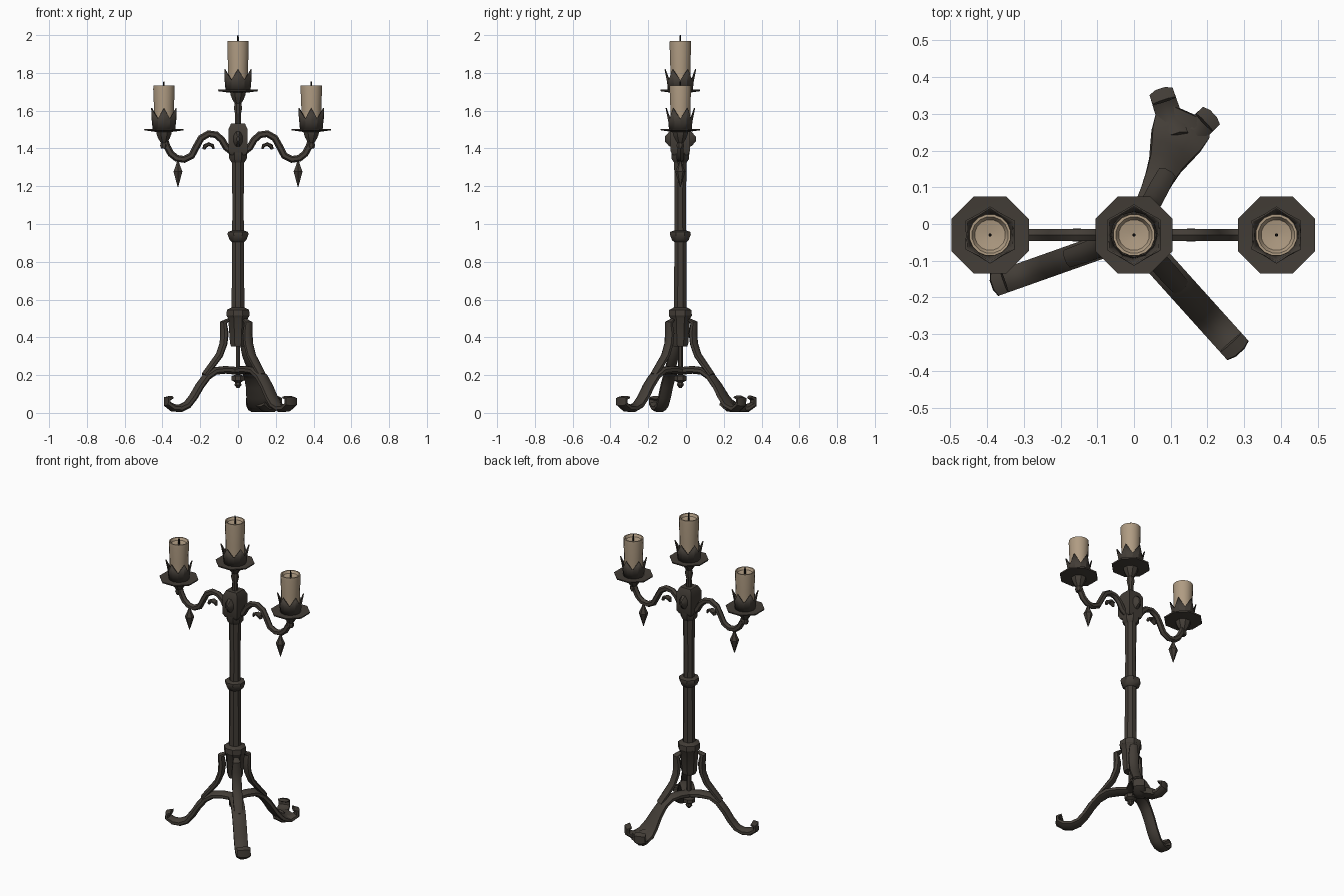
import bpy, bmesh, math
from mathutils import Vector

if "Cube" in bpy.data.objects:
    bpy.data.objects.remove(bpy.data.objects["Cube"])

CY = -0.03  # the column axis sits slightly forward


def material(name, col):
    m = bpy.data.materials.new(name)
    m.diffuse_color = (*col, 1)
    m.use_nodes = True
    m.node_tree.nodes["Principled BSDF"].inputs["Base Color"].default_value = m.diffuse_color
    return m


IRON = material("dark_iron", (0.056, 0.047, 0.038))
WAX = material("candle_wax", (0.43, 0.33, 0.225))
WICK = material("burnt_wick", (0.012, 0.011, 0.010))


def finish(name, bm, mat, angle=35):
    bmesh.ops.recalc_face_normals(bm, faces=bm.faces)
    me = bpy.data.meshes.new(name)
    bm.to_mesh(me)
    bm.free()
    me.materials.append(mat)
    for p in me.polygons:
        p.use_smooth = True
    me.set_sharp_from_angle(angle=math.radians(angle))
    ob = bpy.data.objects.new(name, me)
    bpy.context.collection.objects.link(ob)
    return ob


def skin(bm, rings):
    """Bridge rings of equal size and cap both ends."""
    vs = [[bm.verts.new(p) for p in r] for r in rings]
    n = len(vs[0])
    for a, b in zip(vs, vs[1:]):
        for i in range(n):
            j = (i + 1) % n
            bm.faces.new((a[i], a[j], b[j], b[i]))
    bm.faces.new(vs[0][::-1])
    bm.faces.new(vs[-1])


def lathe(name, prof, x=0.0, y=CY, n=8, mat=IRON, phase=0.5, angle=35):
    bm = bmesh.new()
    rings = []
    for r, z in prof:
        rings.append([Vector((x + r * math.cos(2 * math.pi * (i + phase) / n),
                              y + r * math.sin(2 * math.pi * (i + phase) / n), z))
                      for i in range(n)])
    skin(bm, rings)
    return finish(name, bm, mat, angle)


def sweep(name, path, deg, origin=(0, CY), n=8, angle=40):
    """path rows: (distance out, height, width, thickness), in a vertical plane."""
    d = Vector((math.cos(math.radians(deg)), math.sin(math.radians(deg)), 0))
    side = Vector((-d.y, d.x, 0))
    up = Vector((0, 0, 1))
    o = Vector((origin[0], origin[1], 0))
    pts = [o + d * p[0] + up * p[1] for p in path]
    bm = bmesh.new()
    rings = []
    for k, p in enumerate(path):
        t = (pts[min(k + 1, len(pts) - 1)] - pts[max(k - 1, 0)]).normalized()
        nrm = side.cross(t)
        ring = []
        for i in range(n):
            a = 2 * math.pi * (i + 0.5) / n
            ring.append(pts[k] + side * (p[2] / 2 * math.cos(a) / math.cos(math.pi / n))
                        + nrm * (p[3] / 2 * math.sin(a) / math.cos(math.pi / n)))
        rings.append(ring)
    skin(bm, rings)
    return finish(name, bm, IRON, angle)


def crown(name, x, z):
    """Six pointed leaves round the candle."""
    bm = bmesh.new()
    n = 12
    lo, mid, top = [], [], []
    for i in range(n):
        a = 2 * math.pi * i / n + math.pi / 2
        c, s = math.cos(a), math.sin(a)
        peak = i % 2 == 0
        rt, zt = (0.078, 0.115) if peak else (0.066, 0.058)
        for lst, r, h in ((lo, 0.060, 0.0), (mid, 0.064, 0.045), (top, rt, zt)):
            lst.append(bm.verts.new((x + r * c, CY + r * s, z + h)))
    for i in range(n):
        j = (i + 1) % n
        bm.faces.new((lo[i], lo[j], mid[j], mid[i]))
        bm.faces.new((mid[i], mid[j], top[j], top[i]))
    ob = finish(name, bm, IRON, 25)
    m = ob.modifiers.new("thickness", 'SOLIDIFY')
    m.thickness = 0.006
    m.offset = -1


def candle_holder(tag, x, z, top, tip):
    # turned cup under the tray, flat eight-sided tray, leaf crown
    lathe(tag + "_cup", [(0.016, z - 0.10), (0.022, z - 0.085), (0.018, z - 0.07),
                         (0.034, z - 0.045), (0.042, z - 0.025), (0.046, z - 0.004)], x)
    lathe(tag + "_tray", [(0.05, z - 0.012), (0.112, z - 0.004), (0.114, z + 0.004),
                          (0.06, z)], x, angle=20)
    crown(tag + "_crown", x, z - 0.002)
    # candle with a hollow melted top
    lathe(tag + "_candle", [(0.053, z), (0.054, z + 0.12), (0.058, top - 0.02),
                            (0.057, top), (0.050, top), (0.042, top - 0.014),
                            (0.006, top - 0.02)], x, n=16, mat=WAX, angle=50)
    lathe(tag + "_wick", [(0.005, top - 0.025), (0.005, tip - 0.01), (0.003, tip)],
          x, n=5, mat=WICK)


candle_holder("middle", 0, 1.707, 1.968, 2.0)
candle_holder("left", -0.392, 1.5, 1.734, 1.755)
candle_holder("right", 0.388, 1.5, 1.734, 1.755)

# central column
lathe("top_stem", [(0.018, 1.5), (0.016, 1.58), (0.024, 1.615), (0.018, 1.64)])
lathe("column", [(0.037, 0.53), (0.035, 0.75), (0.034, 0.93), (0.032, 1.1), (0.036, 1.36)])
lathe("column_ring", [(0.036, 0.905), (0.048, 0.915), (0.060, 0.945), (0.058, 0.958),
                      (0.036, 0.965)])
lathe("block_collar", [(0.036, 1.325), (0.050, 1.345), (0.052, 1.385)])
lathe("arm_block", [(0.058, 1.365), (0.072, 1.385), (0.072, 1.50), (0.052, 1.532)], n=4)
lathe("hub", [(0.040, 0.352), (0.046, 0.37), (0.056, 0.50), (0.066, 0.515),
              (0.064, 0.545), (0.040, 0.557)])
lathe("lower_rod", [(0.013, 0.18), (0.013, 0.36)], n=6)
lathe("lower_finial", [(0.008, 0.132), (0.020, 0.148), (0.016, 0.162), (0.036, 0.172),
                       (0.036, 0.195), (0.014, 0.202)])

# oval studs on front and back of the block
for tag, deg in (("front", -90), ("back", 90)):
    sweep(tag + "_stud", [(0.045, 1.45, 0.05, 0.085), (0.06, 1.45, 0.046, 0.075),
                          (0.082, 1.45, 0.014, 0.025)], deg)

# curved arms, leaf curls and hanging drops
ARM = [(0.035, 1.385), (0.062, 1.405), (0.085, 1.445), (0.115, 1.472), (0.155, 1.478),
       (0.195, 1.455), (0.22, 1.41), (0.245, 1.362), (0.285, 1.342), (0.325, 1.348),
       (0.355, 1.372), (0.376, 1.41), (0.386, 1.44)]
CURL = [(0.128, 1.398, 0.012, 0.010), (0.135, 1.415, 0.032, 0.016),
        (0.155, 1.423, 0.036, 0.018), (0.175, 1.412, 0.032, 0.02),
        (0.182, 1.396, 0.016, 0.014)]
for tag, deg, s in (("left", 180, -1), ("right", 0, 1)):
    sweep(tag + "_arm", [(r, z, 0.032, 0.032) for r, z in ARM], deg, n=6)
    sweep(tag + "_leaf_curl", CURL, deg, n=6)
    lathe(tag + "_drop", [(0.002, 1.196), (0.027, 1.278), (0.012, 1.312), (0.005, 1.335)],
          s * 0.318, n=6)

# legs: arched strap with a curled foot, plus a brace up to the hub
LEG = [(0.0, 0.222), (0.07, 0.228), (0.13, 0.222), (0.175, 0.193), (0.215, 0.142),
       (0.25, 0.085), (0.285, 0.042), (0.325, 0.024), (0.365, 0.027), (0.398, 0.048),
       (0.397, 0.075), (0.375, 0.082)]
BRACE = [(0.055, 0.492, 0.030, 0.016), (0.082, 0.478, 0.045, 0.034),
         (0.076, 0.42, 0.055, 0.040), (0.082, 0.365, 0.055, 0.036),
         (0.105, 0.305, 0.055, 0.034), (0.14, 0.26, 0.055, 0.032),
         (0.19, 0.20, 0.05, 0.026)]


def thick(i):
    return 0.04 if i < 9 else (0.034, 0.03, 0.018)[i - 9]


for tag, deg, k, w in (("left", 199.5, 1.0, 0.066), ("front_right", -48, 1.05, 0.078)):
    sweep(tag + "_leg", [(r * k, z, w, thick(i)) for i, (r, z) in enumerate(LEG)], deg)
    sweep(tag + "_brace", BRACE, deg)

# back leg widens and forks into two curled toes
WIDE = [0.065, 0.066, 0.07, 0.08, 0.095, 0.12, 0.145, 0.16, 0.12]
sweep("back_leg", [(r, z, w, 0.04) for (r, z), w in zip(LEG, WIDE)], 66)
sweep("back_brace", BRACE, 62)
TOE = [(-0.03, 0.05, 0.07, 0.04), (0.01, 0.026, 0.07, 0.04), (0.06, 0.024, 0.068, 0.04),
       (0.095, 0.045, 0.066, 0.034), (0.096, 0.075, 0.066, 0.03), (0.074, 0.084, 0.066, 0.018)]
sweep("back_left_toe", TOE, 108, (0.105, 0.265))
sweep("back_right_toe", TOE, 44, (0.138, 0.225))
